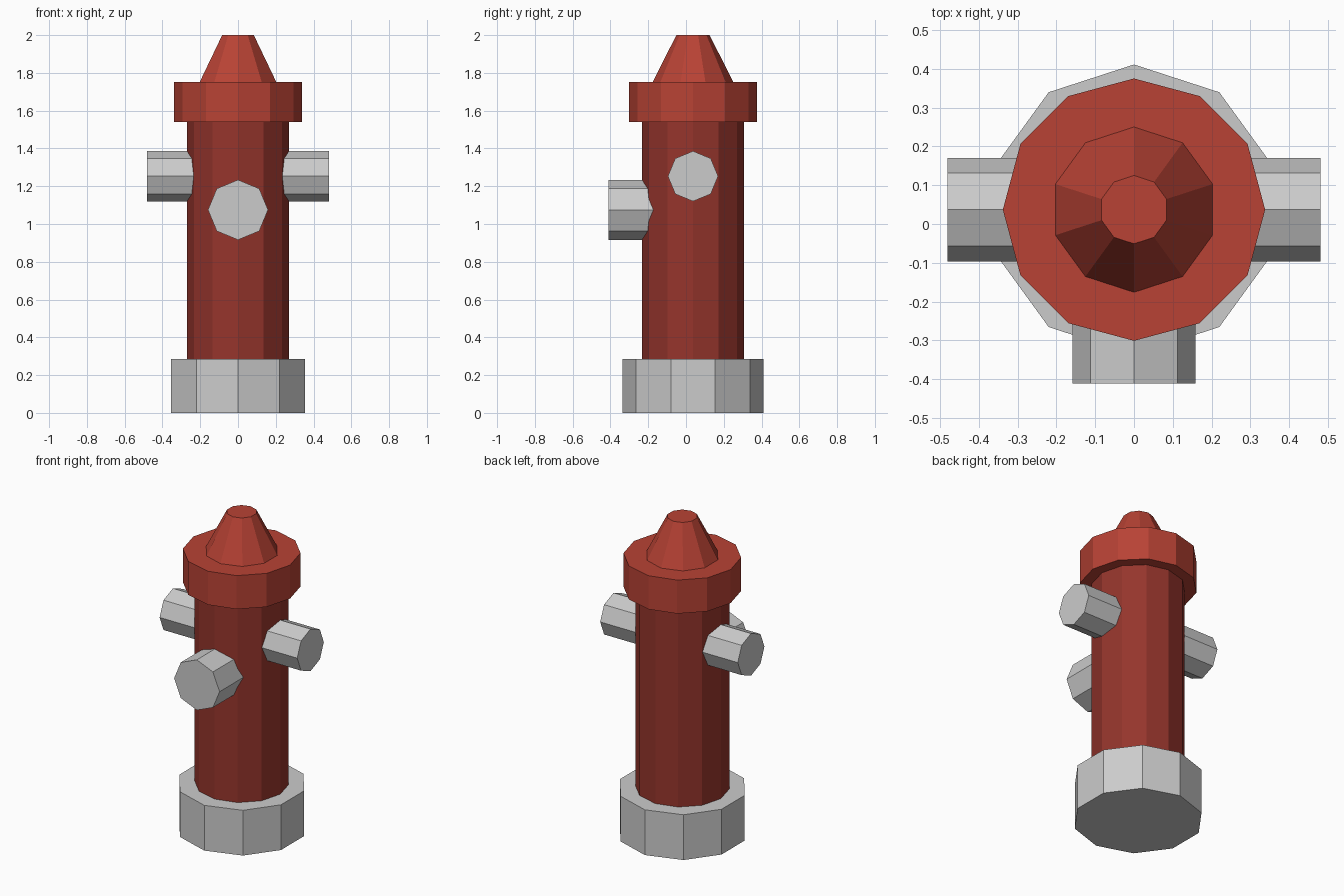
import bpy
from math import pi

if "Cube" in bpy.data.objects:
    bpy.data.objects.remove(bpy.data.objects["Cube"])

AXIS_Y = 0.037  # the post stands slightly behind the origin


def material(name, rgb):
    mat = bpy.data.materials.new(name)
    mat.diffuse_color = (*rgb, 1)
    mat.use_nodes = True
    mat.node_tree.nodes["Principled BSDF"].inputs["Base Color"].default_value = mat.diffuse_color
    return mat


def finish(name, mat):
    obj = bpy.context.object
    obj.name = name
    bpy.ops.object.transform_apply(location=True, rotation=True, scale=True)
    if mat:
        obj.data.materials.append(mat)
    return obj


def post_section(name, sides, r_low, r_high, z0, z1, mat=None):
    """Upright faceted section with a corner facing the back."""
    bpy.ops.mesh.primitive_cone_add(vertices=sides, radius1=r_low, radius2=r_high,
                                    depth=z1 - z0, location=(0, AXIS_Y, (z0 + z1) / 2))
    return finish(name, mat)


def nozzle(name, radius, length, location, rotation):
    """Eight-sided horizontal outlet with a corner on top."""
    bpy.ops.mesh.primitive_cylinder_add(vertices=8, radius=radius, depth=length,
                                        location=location, rotation=rotation)
    return finish(name, None)


dark_red = material("dark_red", (0.30, 0.035, 0.025))
red = material("red", (0.48, 0.055, 0.035))

# Stacked post: base, barrel, cap ring and bonnet
post_section("base", 10, 0.374, 0.374, 0, 0.286)
post_section("barrel", 12, 0.27, 0.27, 0.286, 1.54, dark_red)
post_section("cap_ring", 12, 0.338, 0.338, 1.54, 1.752, red)
post_section("bonnet", 10, 0.213, 0.088, 1.752, 2.0, red)

# Side outlets on both sides, larger outlet at the front
for side, sx in (("left", -1), ("right", 1)):
    nozzle(side + "_outlet", 0.133, 0.28, (sx * 0.341, AXIS_Y, 1.253), (0, pi / 2, 0))
nozzle("front_outlet", 0.159, 0.31, (0, -0.256, 1.075), (pi / 2, 0, 0))
